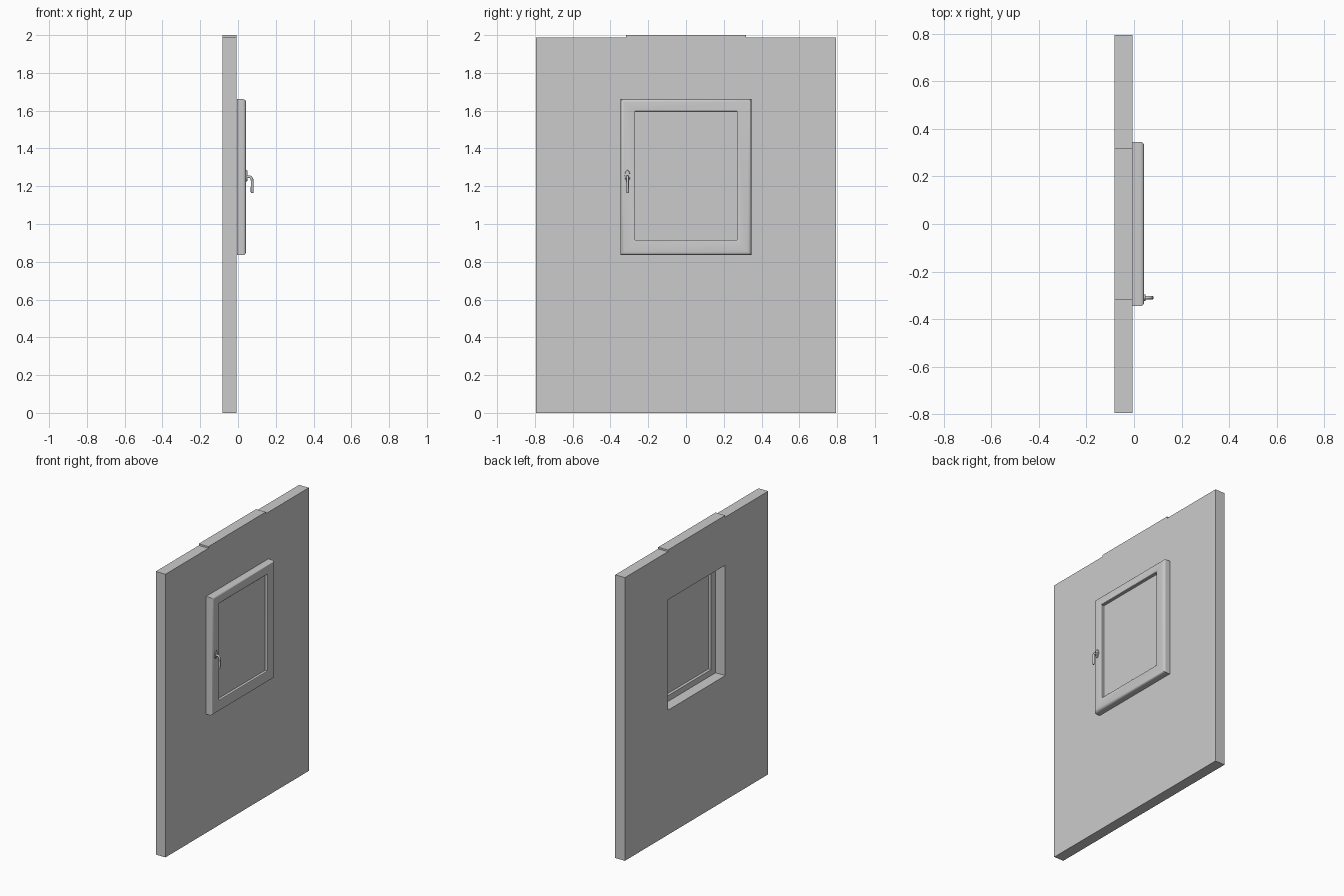
import bpy, bmesh, math
from mathutils import Vector

if "Cube" in bpy.data.objects:
    bpy.data.objects.remove(bpy.data.objects["Cube"])


def add_mesh(name, bm, smooth=False):
    bmesh.ops.recalc_face_normals(bm, faces=bm.faces)
    me = bpy.data.meshes.new(name)
    bm.to_mesh(me)
    bm.free()
    ob = bpy.data.objects.new(name, me)
    bpy.context.collection.objects.link(ob)
    if smooth:
        select(ob)
        bpy.ops.object.shade_smooth_by_angle(angle=math.radians(40))
    return ob


def select(ob):
    bpy.ops.object.select_all(action='DESELECT')
    ob.select_set(True)
    bpy.context.view_layer.objects.active = ob


def box(name, lo, hi):
    bm = bmesh.new()
    bmesh.ops.create_cube(bm, size=1)
    for v in bm.verts:
        v.co = [(a + b) / 2 + c * (b - a) for a, b, c in zip(lo, hi, v.co)]
    return add_mesh(name, bm)


# Wall: two side slabs, with slabs below and above the window opening
X0, X1 = -0.082, -0.007
OPEN_Y, OPEN_Z0, OPEN_Z1 = 0.318, 0.875, 1.65
box("wall_side_near", (X0, -0.795, 0), (X1, -OPEN_Y, 1.988))
box("wall_side_far", (X0, OPEN_Y, 0), (X1, 0.795, 1.988))
box("wall_below_window", (X0, -OPEN_Y, 0), (X1, OPEN_Y, OPEN_Z0))
box("wall_above_window", (X0, -OPEN_Y, OPEN_Z1), (X1, OPEN_Y, 2.0))

# Window frame: rounded profile (inset fraction, x) swept around four mitred corners
R, FRONT, BACK = 0.018, 0.043, -0.006
W = 0.077
profile = [(0, BACK)]
for i in range(7):
    a = math.radians(90 * i / 6)
    profile.append((R * (1 - math.cos(a)) / W, FRONT - R + R * math.sin(a)))
profile += [(0.95, FRONT), (1, FRONT - 0.003), (1, BACK)]
outer = [(-0.346, 0.835), (0.346, 0.835), (0.346, 1.661), (-0.346, 1.661)]
inner = [(-0.269, 0.915), (0.269, 0.915), (0.269, 1.595), (-0.269, 1.595)]
bm = bmesh.new()
rings = []
for o, n in zip(outer, inner):
    rings.append([bm.verts.new((x, o[0] + (n[0] - o[0]) * t, o[1] + (n[1] - o[1]) * t))
                  for t, x in profile])
for i in range(4):
    a, b = rings[i], rings[(i + 1) % 4]
    for j in range(len(profile)):
        k = (j + 1) % len(profile)
        bm.faces.new((a[j], a[k], b[k], b[j]))
add_mesh("window_frame", bm, True)

# Glass pane
box("glass_pane", (0.014, -0.272, 0.912), (0.022, 0.272, 1.598))

# Handle base: oval plate with a softened rim
HY, HZ = -0.31, 1.255
bm = bmesh.new()
bmesh.ops.create_circle(bm, cap_ends=True, radius=1, segments=32)
ext = bmesh.ops.extrude_face_region(bm, geom=bm.faces[:])
top = [v for v in ext["geom"] if isinstance(v, bmesh.types.BMVert)]
for v in bm.verts:
    front = v in top
    v.co = Vector((0.049 if front else 0.040, HY + v.co.x * (0.013 if front else 0.015),
                   HZ + v.co.y * (0.028 if front else 0.031)))
add_mesh("handle_base", bm, True)

# Handle lever: neck coming out of the base, bending down into the grip
path = [(0.045, 1.248, 0.008), (0.055, 1.251, 0.007), (0.063, 1.250, 0.007),
        (0.070, 1.245, 0.007), (0.074, 1.236, 0.007), (0.075, 1.222, 0.007),
        (0.075, 1.195, 0.0075), (0.075, 1.170, 0.0078), (0.075, 1.165, 0.006)]
cu = bpy.data.curves.new("handle_lever", 'CURVE')
cu.dimensions = '3D'
cu.bevel_depth = 1.0
cu.bevel_resolution = 4
cu.use_fill_caps = True
sp = cu.splines.new('POLY')
sp.points.add(len(path) - 1)
for p, (x, z, r) in zip(sp.points, path):
    p.co = (x, HY, z, 1)
    p.radius = r
lever = bpy.data.objects.new("handle_lever", cu)
bpy.context.collection.objects.link(lever)
select(lever)
bpy.ops.object.convert(target='MESH')
bpy.ops.object.shade_smooth_by_angle(angle=math.radians(40))
